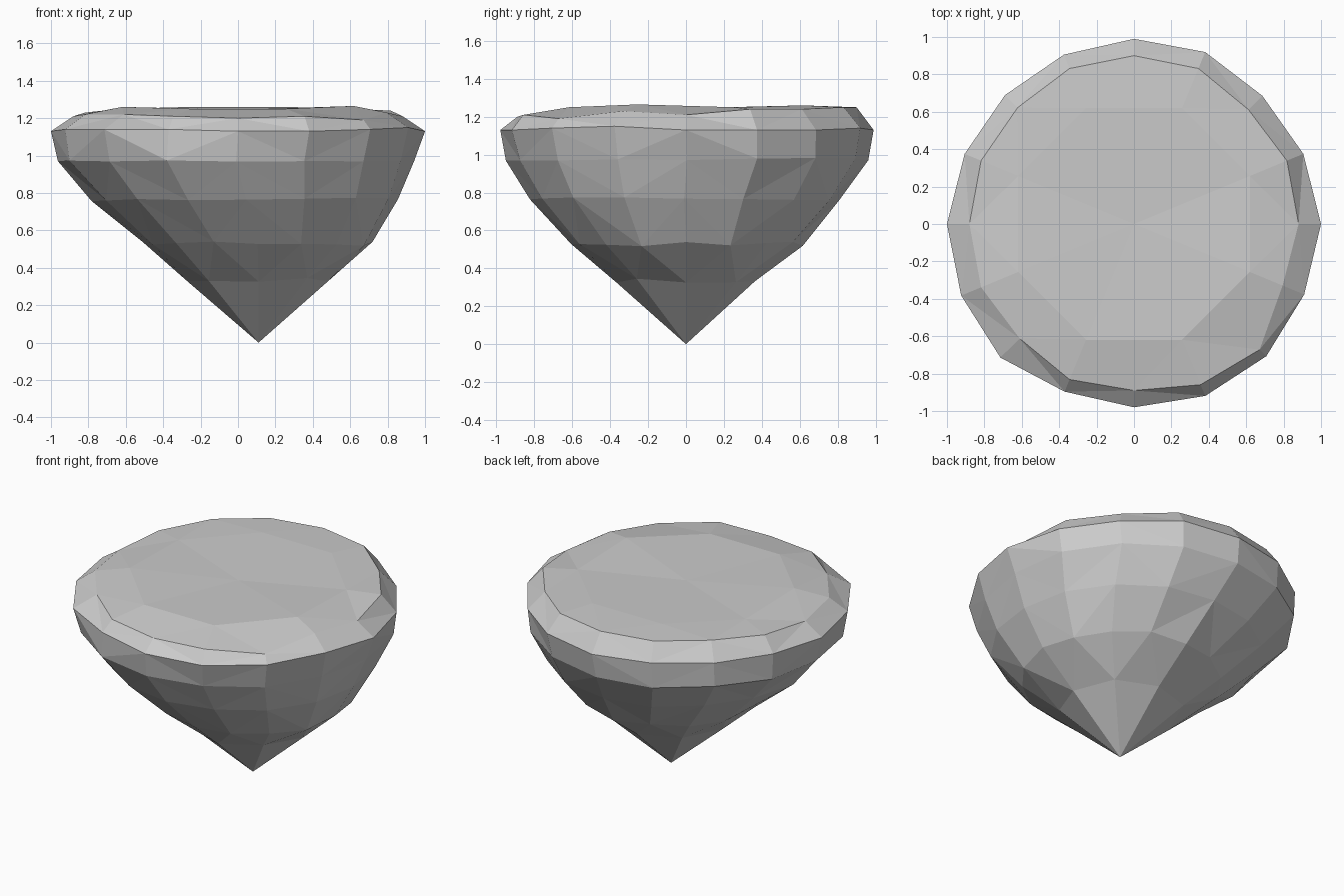
import bpy, bmesh, math, random

if "Cube" in bpy.data.objects:
    bpy.data.objects.remove(bpy.data.objects["Cube"])

random.seed(4)
N = 16
bm = bmesh.new()


def ring(cx, cy, r, z, count=N, offset=0.0, jitter=0.0):
    """Closed ring of points; r and z may be a number or a list per point."""
    out = []
    for i in range(count):
        a = 2 * math.pi * (i + offset) / count
        ri = r[i] if isinstance(r, list) else r
        zi = z[i] if isinstance(z, list) else z
        ri += random.uniform(-jitter, jitter)
        zi += random.uniform(-jitter, jitter)
        out.append(bm.verts.new((cx + ri * math.cos(a), cy + ri * math.sin(a), zi)))
    return out


def bridge(low, high):
    """Join two rings, the lower one having equal or twice/half as many points."""
    nl, nh = len(low), len(high)
    if nl == nh:
        for i in range(nl):
            j = (i + 1) % nl
            a, b, c, d = low[i], low[j], high[j], high[i]
            if i % 2:
                tris = ((a, b, c), (a, c, d))
            else:
                tris = ((a, b, d), (b, c, d))
            for t in tris:
                bm.faces.new(t)
    elif nh == 2 * nl:
        for i in range(nl):
            j = (i + 1) % nl
            m, e = high[2 * i + 1], high[(2 * i + 2) % nh]
            for t in ((low[i], m, high[2 * i]), (low[i], low[j], m), (low[j], e, m)):
                bm.faces.new(t)
    else:
        # inner ring points sit on the odd points of the outer ring
        for i in range(nh):
            j = (i + 1) % nh
            a, b, c = low[2 * i + 1], low[(2 * i + 2) % nl], low[(2 * i + 3) % nl]
            for t in ((a, b, high[i]), (b, high[j], high[i]), (b, c, high[j])):
                bm.faces.new(t)


def fan(point, loop, up):
    for i in range(len(loop)):
        t = (loop[i], loop[(i + 1) % len(loop)], point)
        bm.faces.new(t if up else t[::-1])


# Pavilion: pointed base widening to the girdle
tip = bm.verts.new((0.11, 0, 0))
rings = [
    ring(0.11, 0, 0.375, 0.335, count=8, jitter=0.012),
    ring(0.105, 0, 0.605, 0.53, jitter=0.014),
    ring(0.045, -0.01, 0.82, 0.765, jitter=0.01),
    ring(-0.01, 0.005, 0.96, 0.975, jitter=0.008),
    # Girdle
    ring(0, 0, [1, .98, .97, .995, .99, .98, .975, .98,
                1, 1, 1.01, .97, .98, .995, 1, .985],
         [1.13, 1.13, 1.13, 1.14, 1.13, 1.14, 1.14, 1.14,
          1.13, 1.14, 1.14, 1.14, 1.13, 1.13, 1.14, 1.15]),
    # Crown rim
    ring(0, 0, [.88, .885, .865, .9, .9, .9, .88, .885,
                .88, .885, .865, .9, .89, .93, .95, .86],
         [1.21, 1.24, 1.24, 1.25, 1.25, 1.25, 1.25, 1.23,
          1.21, 1.22, 1.22, 1.21, 1.2, 1.21, 1.19, 1.23]),
    # Uneven table
    ring(0, 0, 0.67, [1.25, 1.26, 1.26, 1.25, 1.26, 1.25, 1.25, 1.265],
         count=8, offset=0.5),
]
fan(tip, rings[0], False)
for lo, hi in zip(rings, rings[1:]):
    bridge(lo, hi)
fan(bm.verts.new((0, 0, 1.245)), rings[-1], True)

bmesh.ops.recalc_face_normals(bm, faces=bm.faces)
mesh = bpy.data.meshes.new("rough_gem")
bm.to_mesh(mesh)
bm.free()
obj = bpy.data.objects.new("rough_gem", mesh)
bpy.context.collection.objects.link(obj)
